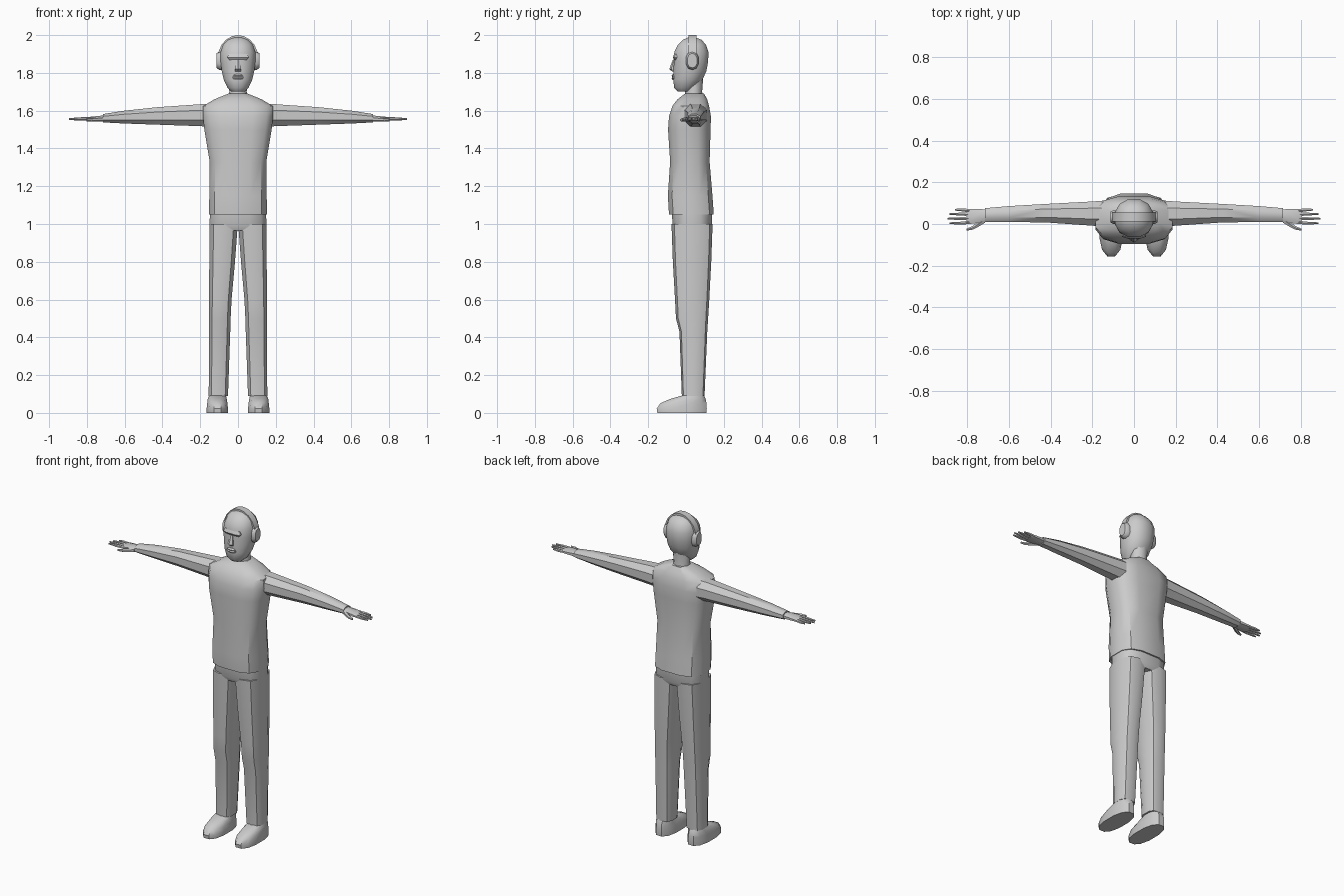
import bpy, bmesh, math


def finish(name, bm, mirror=False, angle=38):
    bmesh.ops.recalc_face_normals(bm, faces=bm.faces)
    me = bpy.data.meshes.new(name)
    bm.to_mesh(me)
    bm.free()
    me.shade_smooth()
    me.set_sharp_from_angle(angle=math.radians(angle))
    ob = bpy.data.objects.new(name, me)
    bpy.context.collection.objects.link(ob)
    if mirror:
        ob.modifiers.new("Mirror", 'MIRROR')
    return ob


def section(n, p):
    """Unit rounded-box outline touching +-1 on both axes."""
    pts = []
    for i in range(n):
        a = (i + 0.5) * math.tau / n
        c, s = math.cos(a), math.sin(a)
        pts.append((math.copysign(abs(c) ** (2 / p), c), math.copysign(abs(s) ** (2 / p), s)))
    m = max(u for u, v in pts)
    return [(u / m, v / m) for u, v in pts]


def loft(name, rings, axis='Z', n=8, p=2.0, mirror=False, angle=38):
    """Rings: (position, u min, u max, v min, v max). Z: u=x v=y, X: u=y v=z."""
    bm = bmesh.new()
    loops = []
    for t, u0, u1, v0, v1 in rings:
        loop = []
        for u, v in section(n, p):
            a, b = (u0 + u1 + u * (u1 - u0)) / 2, (v0 + v1 + v * (v1 - v0)) / 2
            loop.append(bm.verts.new((a, b, t) if axis == 'Z' else (t, a, b)))
        loops.append(loop)
    for A, B in zip(loops, loops[1:]):
        for i in range(n):
            j = (i + 1) % n
            bm.faces.new((A[i], A[j], B[j], B[i]))
    bm.faces.new(loops[0])
    bm.faces.new(loops[-1])
    return finish(name, bm, mirror, angle)


def centred(rows):
    return [(z, -w, w, f, b) for z, w, f, b in rows]


# Shirt: (z, half width, front, back)
loft("shirt", centred([
    (1.05, 0.153, -0.09, 0.147), (1.15, 0.152, -0.096, 0.14), (1.33, 0.150, -0.084, 0.125),
    (1.50, 0.178, -0.095, 0.13), (1.57, 0.186, -0.09, 0.132), (1.625, 0.184, -0.072, 0.122),
    (1.66, 0.125, -0.045, 0.112), (1.69, 0.052, -0.006, 0.096)]), n=12, p=3)

# Hips and trouser legs
loft("hips", centred([
    (0.965, 0.149, -0.06, 0.125), (0.99, 0.150, -0.072, 0.137), (1.08, 0.149, -0.074, 0.138)]),
    n=12, p=3)
loft("trouser_leg", [
    (0.09, 0.053, 0.155, -0.02, 0.096), (0.43, 0.041, 0.154, -0.032, 0.11),
    (0.50, 0.039, 0.154, -0.05, 0.114), (0.60, 0.034, 0.153, -0.055, 0.12),
    (0.80, 0.016, 0.152, -0.066, 0.13), (1.00, 0.001, 0.150, -0.073, 0.137)],
    n=10, p=2.8, mirror=True)

# Shoes
loft("shoe", [
    (0.0, 0.053, 0.166, -0.152, 0.108), (0.022, 0.053, 0.166, -0.155, 0.110),
    (0.052, 0.056, 0.163, -0.135, 0.108), (0.075, 0.060, 0.160, -0.08, 0.104),
    (0.095, 0.064, 0.152, -0.01, 0.094)], n=12, p=2.4, mirror=True)

# Sleeves and hands
loft("arm", [
    (0.15, -0.012, 0.112, 1.515, 1.636), (0.20, -0.008, 0.108, 1.518, 1.634),
    (0.43, 0.008, 0.096, 1.526, 1.618), (0.60, 0.009, 0.086, 1.532, 1.600),
    (0.715, 0.010, 0.076, 1.538, 1.582)], axis='X', n=8, p=2.2, mirror=True)
loft("palm", [
    (0.70, 0.020, 0.068, 1.542, 1.576), (0.74, 0.006, 0.072, 1.544, 1.572),
    (0.79, 0.000, 0.072, 1.547, 1.567), (0.805, 0.004, 0.070, 1.549, 1.563)],
    axis='X', n=8, p=2.6, mirror=True)
for i, (y, tip) in enumerate([(0.008, 0.885), (0.027, 0.895), (0.046, 0.885), (0.064, 0.86)]):
    d = (y - 0.035) * 0.15
    loft(f"finger_{i + 1}", [
        (0.79, y - 0.008, y + 0.008, 1.549, 1.565),
        (0.83, y - 0.007 + d, y + 0.007 + d, 1.549, 1.564),
        (tip, y - 0.004 + d, y + 0.004 + d, 1.551, 1.560)], axis='X', n=6, mirror=True)
loft("thumb", [
    (0.715, 0.006, 0.036, 1.544, 1.568), (0.75, -0.015, 0.010, 1.543, 1.563),
    (0.775, -0.027, -0.010, 1.543, 1.560), (0.803, -0.032, -0.022, 1.545, 1.556)],
    axis='X', n=6, mirror=True)

# Neck and head
loft("neck", centred([
    (1.65, 0.056, -0.01, 0.092), (1.70, 0.046, -0.002, 0.083), (1.79, 0.052, 0.0, 0.09)]), n=10)
loft("head", centred([
    (1.702, 0.035, -0.045, 0.02), (1.722, 0.056, -0.063, 0.05), (1.765, 0.076, -0.067, 0.088),
    (1.81, 0.086, -0.066, 0.108), (1.86, 0.092, -0.064, 0.117), (1.91, 0.092, -0.062, 0.119),
    (1.95, 0.078, -0.042, 0.105), (1.975, 0.055, -0.016, 0.082), (1.988, 0.025, 0.012, 0.05)]),
    n=12, p=2.2)

# Nose, lips and brow
loft("nose", centred([
    (1.808, 0.015, -0.072, -0.05), (1.82, 0.017, -0.086, -0.05), (1.87, 0.008, -0.068, -0.05)]), n=6)
loft("lips", centred([
    (1.762, 0.022, -0.070, -0.05), (1.772, 0.030, -0.077, -0.05), (1.778, 0.030, -0.072, -0.05),
    (1.785, 0.028, -0.077, -0.05), (1.793, 0.018, -0.070, -0.05)]), n=8)
loft("brow", centred([
    (1.868, 0.045, -0.062, -0.03), (1.882, 0.058, -0.070, -0.03), (1.90, 0.05, -0.062, -0.03)]), n=8, p=3)

# Headphone band: an arch outline extruded in y
bm = bmesh.new()
arch = []
for rx, rz, order in ((0.109, 0.13, 1), (0.094, 0.112, -1)):
    angles = [math.pi * i / 10 for i in range(11)][::order]
    arch += [(rx * math.cos(a), 1.87 + rz * math.sin(a)) for a in angles]
rows = [[bm.verts.new((x, y, z)) for x, z in arch] for y in (0.013, 0.055)]
for i in range(22):
    j = (i + 1) % 22
    bm.faces.new((rows[0][i], rows[0][j], rows[1][j], rows[1][i]))
for row in rows:
    for i in range(10):
        bm.faces.new((row[i], row[i + 1], row[20 - i], row[21 - i]))
finish("headphone_band", bm)

# Ear cups
loft("ear_cup", [
    (0.078, 0.0, 0.066, 1.818, 1.912), (0.100, 0.0, 0.066, 1.818, 1.912),
    (0.113, 0.008, 0.058, 1.828, 1.902)], axis='X', n=10, p=2.4, mirror=True)
